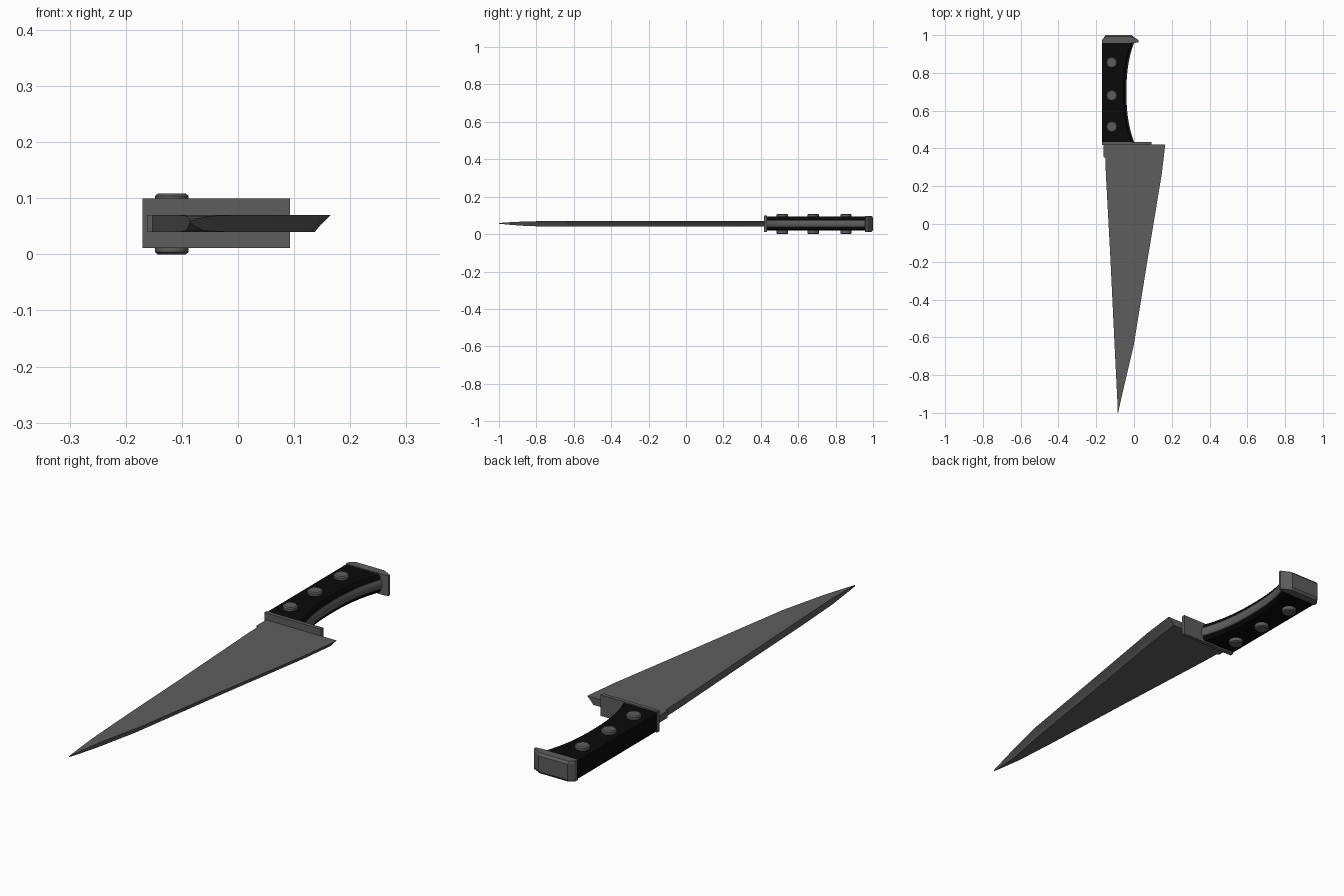
import bpy, bmesh, math

cube = bpy.data.objects.get("Cube")
if cube:
    bpy.data.objects.remove(cube)


def material(name, value):
    mat = bpy.data.materials.new(name)
    mat.use_nodes = True
    color = (value, value, value, 1)
    mat.diffuse_color = color
    mat.node_tree.nodes["Principled BSDF"].inputs["Base Color"].default_value = color
    return mat


steel = material("steel", 0.11)
black = material("black grip", 0.003)
MID = 0.055  # height of the knife's middle plane


def loft(name, rings, mat):
    """Skin a closed solid through rings of equal point count."""
    bm = bmesh.new()
    loops = [[bm.verts.new(p) for p in ring] for ring in rings]
    n = len(loops[0])
    for a, b in zip(loops, loops[1:]):
        for i in range(n):
            j = (i + 1) % n
            bm.faces.new((a[i], a[j], b[j], b[i]))
    bm.faces.new(loops[0])
    bm.faces.new(loops[-1])
    bmesh.ops.recalc_face_normals(bm, faces=bm.faces)
    mesh = bpy.data.meshes.new(name)
    bm.to_mesh(mesh)
    bm.free()
    mesh.materials.append(mat)
    obj = bpy.data.objects.new(name, mesh)
    bpy.context.collection.objects.link(obj)
    return obj


def smooth(obj):
    bpy.ops.object.select_all(action="DESELECT")
    obj.select_set(True)
    bpy.context.view_layer.objects.active = obj
    bpy.ops.object.shade_smooth_by_angle(angle=math.radians(35))


# Blade: y, spine x, edge x, half thickness, bevel width
stations = [
    (0.42, -0.162, 0.165, 0.015, 0.028),
    (0.355, -0.162, 0.158, 0.015, 0.028),
    (0.35, -0.152, 0.157, 0.015, 0.028),
    (0.265, -0.149, 0.147, 0.015, 0.028),
    (-0.2, -0.124, 0.07, 0.015, 0.026),
    (-0.64, -0.103, -0.001, 0.015, 0.022),
    (-0.84, -0.093, -0.048, 0.013, 0.014),
    (-0.94, -0.088, -0.071, 0.007, 0.006),
    (-1.0, -0.086, -0.084, 0.002, 0.001),
]
rings = []
for y, spine, edge, half, bevel in stations:
    mid = MID + (0.015 - half) * 0.2
    rings.append([(spine, y, mid + half), (spine, y, mid - half),
                  (edge - bevel, y, mid - half),
                  (edge - bevel * 0.65, y, mid - half * 0.2),
                  (edge, y, mid + half)])
loft("blade", rings, steel)

# Guard plate between blade and grip
loft("guard", [[(x, y, z) for x, z in
                ((-0.17, 0.011), (0.093, 0.011), (0.093, 0.099), (-0.17, 0.099))]
               for y in (0.418, 0.434)], steel)


# Grip with a hollowed finger side
def finger_x(t):
    return -0.006 - 0.042 * (1 - abs(2 * t - 1) ** 2.4)


steps = 18
grip, tang = [], []
for i in range(steps + 1):
    t = i / steps
    y = 0.43 + 0.535 * t
    x = finger_x(t)
    grip.append([(-0.17, y, 0.018), (x - 0.008, y, 0.018), (x, y, 0.028),
                 (x, y, 0.082), (x - 0.008, y, 0.094), (-0.17, y, 0.094)])
    # Rounded tang showing along the finger side
    arc = [math.pi * k / 6 - math.pi / 2 for k in range(7)]
    tang.append([(x - 0.003 + 0.011 * math.cos(a), y, MID + 0.021 * math.sin(a))
                 for a in arc])
smooth(loft("grip", grip, black))
smooth(loft("tang", tang, steel))

# Pommel cap, flared towards the finger side and slightly domed at its end
outline = [(-0.17, 0.958), (-0.168, 0.975), (-0.15, 1.0), (-0.015, 1.0),
           (0.025, 0.972), (0.025, 0.962), (0.0, 0.958)]
pommel = []
for z, inset in ((0.012, 0.008), (0.022, 0), (0.088, 0), (0.098, 0.008)):
    pommel.append([(x, y - inset * (y > 0.99), z) for x, y in outline])
loft("pommel", pommel, steel)

# Rivets through the grip
for i, y in enumerate((0.515, 0.68, 0.855)):
    rivet = [[(-0.118 + r * math.cos(a), y + r * math.sin(a), z)
              for a in [math.tau * k / 12 for k in range(12)]]
             for z, r in ((0.0, 0.025), (0.004, 0.03), (0.104, 0.03), (0.108, 0.025))]
    smooth(loft(f"rivet_{i + 1}", rivet, steel))
